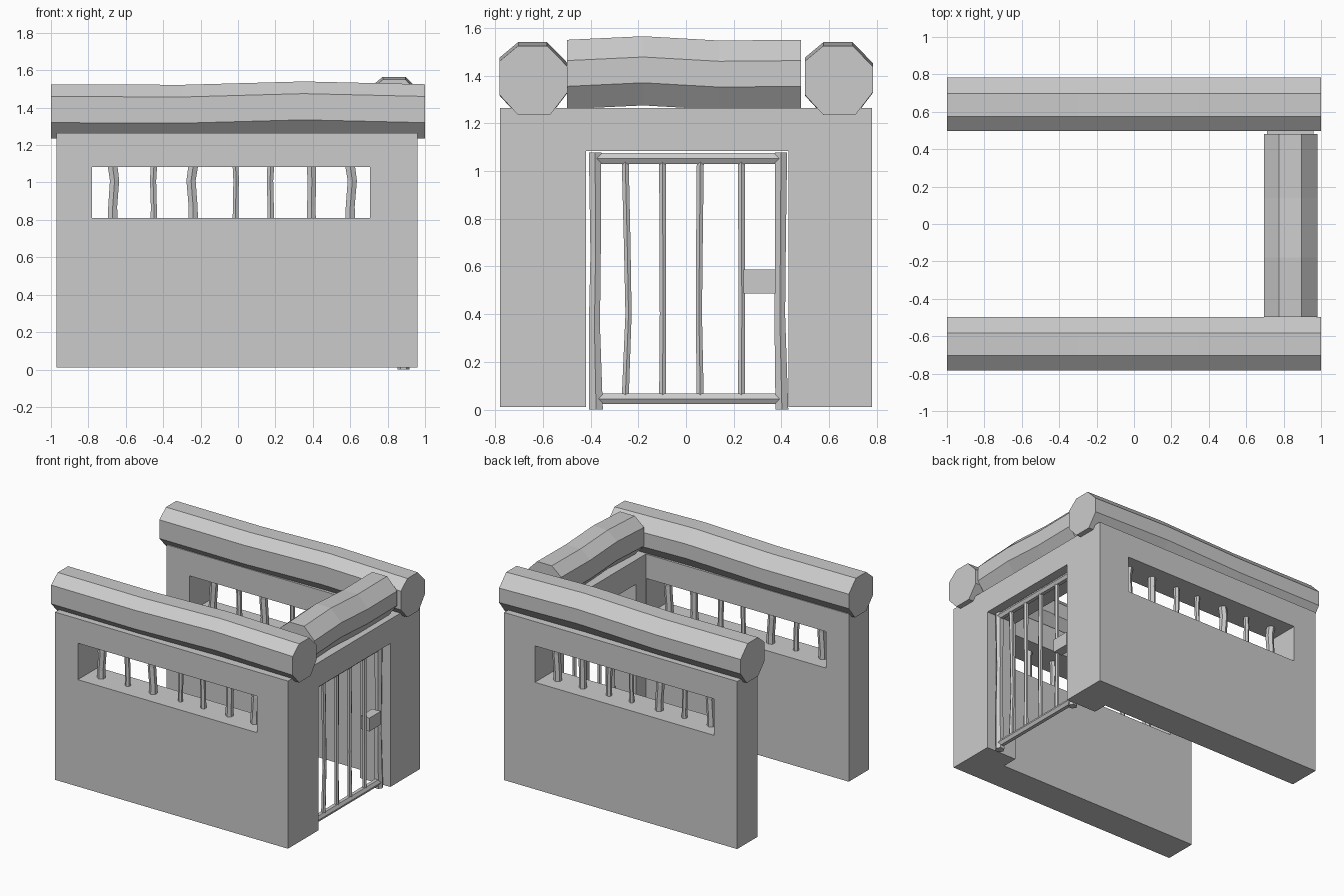
import bpy, bmesh, math
from mathutils import Vector, Matrix

if "Cube" in bpy.data.objects:
    bpy.data.objects.remove(bpy.data.objects["Cube"])


def box(name, lo, hi):
    lo, hi = Vector(lo), Vector(hi)
    bm = bmesh.new()
    bmesh.ops.create_cube(bm, size=1)
    bmesh.ops.scale(bm, vec=hi - lo, verts=bm.verts)
    bmesh.ops.translate(bm, vec=(lo + hi) / 2, verts=bm.verts)
    return finish(name, bm)


def finish(name, bm):
    bmesh.ops.recalc_face_normals(bm, faces=bm.faces)
    me = bpy.data.meshes.new(name)
    bm.to_mesh(me)
    bm.free()
    ob = bpy.data.objects.new(name, me)
    bpy.context.collection.objects.link(ob)
    return ob


def loft(name, rings):
    """Flat-faced tube through a list of vertex rings, capped at both ends."""
    bm = bmesh.new()
    vs = [[bm.verts.new(p) for p in r] for r in rings]
    n = len(vs[0])
    for a, b in zip(vs, vs[1:]):
        for i in range(n):
            bm.faces.new((a[i], a[(i + 1) % n], b[(i + 1) % n], b[i]))
    bm.faces.new(vs[0])
    bm.faces.new(vs[-1])
    return finish(name, bm)


def circle(r, n, turn=0.0):
    return [(r * math.cos(turn + math.tau * i / n), r * math.sin(turn + math.tau * i / n))
            for i in range(n)]


def upright(name, stations, sides=6, turn=0.0):
    """Vertical pole; stations are (x, y, z, radius)."""
    return loft(name, [[(x + u, y + v, z) for u, v in circle(r, sides, turn)]
                       for x, y, z, r in stations])


# Stone walls: one block, hollowed, with doorway and two window slots
walls = box("walls", (-0.97, -0.78, 0.01), (0.96, 0.78, 1.265))
cutters = [
    box("cavity_cutter", (-2, -0.54, -1), (0.71, 0.54, 2)),
    box("door_cutter", (0.5, -0.42, -1), (2, 0.43, 1.083)),
    box("front_window_cutter", (-0.78, -1, 0.81), (0.705, -0.5, 1.083)),
    box("back_window_cutter", (-0.78, 0.5, 0.81), (0.705, 1, 1.083)),
]
for c in cutters:
    c.hide_render = True
    m = walls.modifiers.new(c.name, 'BOOLEAN')
    m.operation, m.solver, m.object = 'DIFFERENCE', 'EXACT', c
bpy.context.view_layer.update()
walls.data = bpy.data.meshes.new_from_object(
    walls.evaluated_get(bpy.context.evaluated_depsgraph_get()))
walls.modifiers.clear()
for c in cutters:
    bpy.data.objects.remove(c)

# Eight-sided logs lying on the wall tops, slightly bowed
LOG = [(-.142, .08), (-.064, .145), (.058, .145), (.143, .058),
       (.143, -.05), (.07, -.145), (-.064, -.145), (-.142, -.06)]


def log(name, length, matrix):
    bends = [(-1, 0), (-0.3, -0.003), (0.35, 0.015), (1, 0)]
    ob = loft(name, [[(t * length / 2, u, v + dz) for u, v in LOG] for t, dz in bends])
    ob.data.transform(matrix)


log("front_log", 2.0, Matrix.Translation((0, -0.64, 1.38)))
log("back_log", 2.0, Matrix.Translation((0, 0.64, 1.38)))
log("door_log", 0.98, Matrix.Translation((0.838, -0.008, 1.405)) @ Matrix.Rotation(-math.pi / 2, 4, 'Z'))

# Crooked window bars: x, radius, sideways bow
BARS = [(-.67, .03, .01), (-.45, .02, -.004), (-.24, .03, -.011), (-.013, .018, .003),
        (.175, .021, -.004), (.392, .028, .003), (.6, .03, .011)]
for side, s in (("front", -1), ("back", 1)):
    for i, (x, r, bow) in enumerate(BARS):
        upright(f"{side}_window_bar_{i + 1}",
                [(x, s * .66, .805, r), (x, s * .66, .87, r * .92),
                 (x + bow, s * .66, 1.01, r * .95), (x, s * .66, 1.085, r)],
                turn=math.pi / 2)

# Door posts
DX = 0.885
upright("door_post_left", [(DX, -.377, 0, .033), (DX, -.384, .35, .027),
                           (DX, -.379, .65, .025), (DX, -.381, 1.077, .03)])
upright("door_post_right", [(DX, .402, 0, .031), (DX, .393, .4, .026),
                            (DX, .396, .7, .026), (DX, .398, 1.077, .03)])

# Door rails
for name, z in (("door_rail_top", 1.053), ("door_rail_bottom", 0.045)):
    loft(name, [[(DX + u, y, z + v) for u, v in circle(.026, 6)] for y in (-.375, .395)])

# Door bars: y and bow
for i, (y, bow) in enumerate([(-.255, .014), (-.098, .001), (.06, -.006), (.232, .002)]):
    upright(f"door_bar_{i + 1}",
            [(DX, y, .04, .017), (DX, y + bow, .4, .015),
             (DX, y + bow * .6, .7, .016), (DX, y, 1.05, .017)])

# Lock plate
box("lock_box", (DX - .035, .24, .487), (DX + .035, .375, .587))
